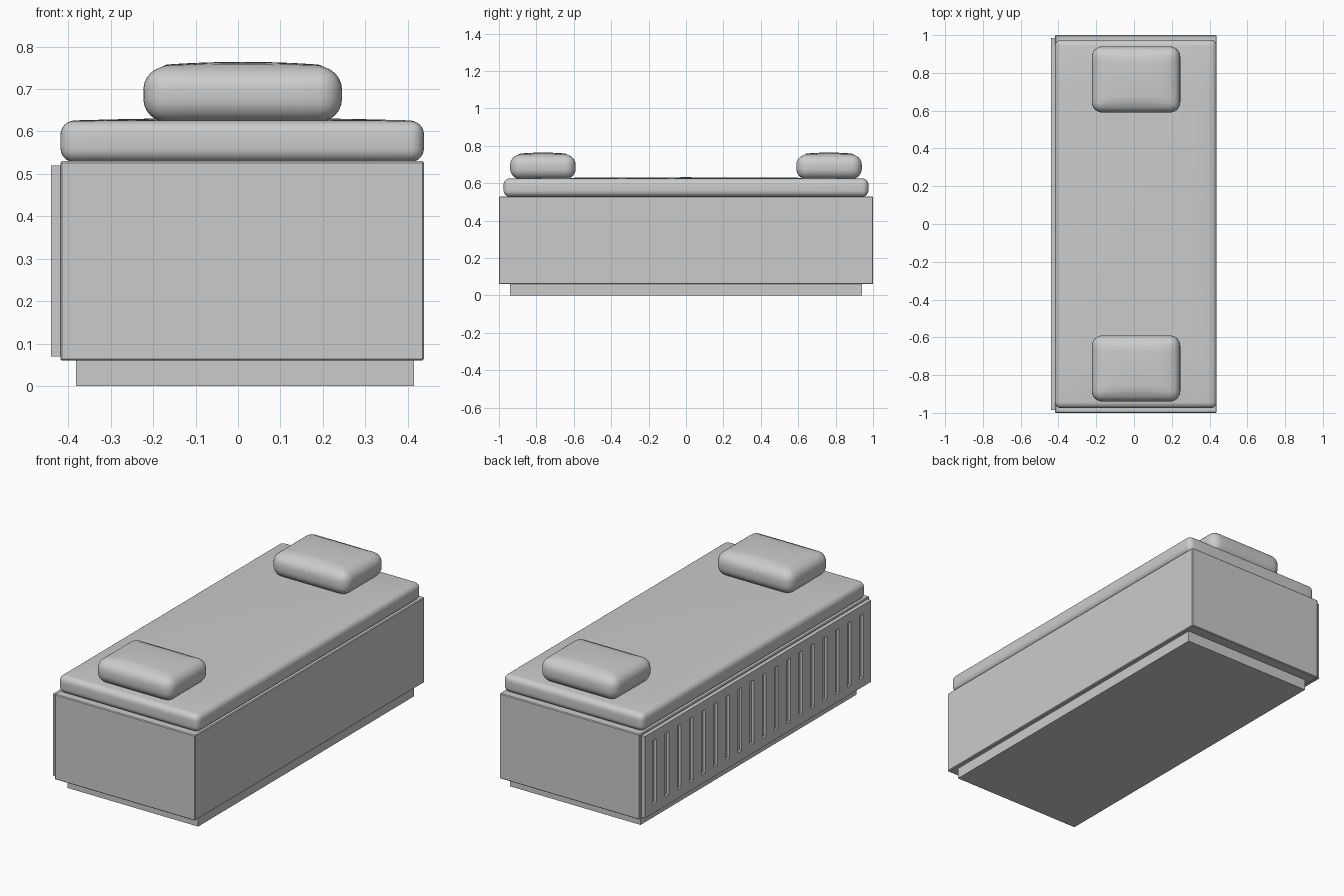
import bpy, bmesh
from mathutils import Vector

if "Cube" in bpy.data.objects:
    bpy.data.objects.remove(bpy.data.objects["Cube"])


def box_mesh(bm, lo, hi):
    lo, hi = Vector(lo), Vector(hi)
    verts = bmesh.ops.create_cube(bm, size=1)["verts"]
    for v in verts:
        v.co = (lo + hi) / 2 + Vector(a * b for a, b in zip(v.co, hi - lo))


def make(name, bm, smooth=False):
    mesh = bpy.data.meshes.new(name)
    bm.to_mesh(mesh)
    bm.free()
    ob = bpy.data.objects.new(name, mesh)
    bpy.context.collection.objects.link(ob)
    if smooth:
        bpy.ops.object.select_all(action='DESELECT')
        ob.select_set(True)
        bpy.context.view_layer.objects.active = ob
        bpy.ops.object.shade_smooth_by_angle()
    return ob


def box(name, lo, hi, bevel=0.0, segments=1):
    bm = bmesh.new()
    box_mesh(bm, lo, hi)
    if bevel:
        bmesh.ops.bevel(bm, geom=bm.edges[:], offset=bevel, segments=segments,
                        profile=0.5, affect='EDGES')
    return make(name, bm, segments > 1)


def cushion(name, lo, hi, radius, dome):
    """Rounded box with a gently domed top."""
    bm = bmesh.new()
    box_mesh(bm, lo, hi)
    bmesh.ops.bevel(bm, geom=bm.edges[:], offset=radius, segments=6,
                    profile=0.5, affect='EDGES')
    mid = (Vector(lo) + Vector(hi)) / 2
    half = (Vector(hi) - Vector(lo)) / 2
    for axis in (0, 1):
        normal = Vector((axis == 0, axis == 1, 0))
        for i in range(-3, 4):
            bmesh.ops.bisect_plane(
                bm, geom=bm.verts[:] + bm.edges[:] + bm.faces[:],
                plane_co=mid + normal * (half[axis] - radius) * i / 4,
                plane_no=normal)
    for v in bm.verts:
        if v.co.z > hi[2] - 1e-4:
            u = (v.co.x - mid.x) / half.x
            w = (v.co.y - mid.y) / half.y
            v.co.z += dome * (1 - u * u) * (1 - w * w)
    return make(name, bm, True)


# Base and body
box("plinth", (-0.381, -0.94, 0), (0.415, 0.94, 0.065))
box("bench_body", (-0.418, -1, 0.06), (0.438, 1, 0.53), 0.004)

# Side panel with a row of vertical recessed slots
panel = box("slotted_side_panel", (-0.44, -0.985, 0.07), (-0.416, 0.985, 0.52))
bm = bmesh.new()
SLOTS = 18
for i in range(SLOTS):
    y = -0.9 + 1.8 * i / (SLOTS - 1)
    box_mesh(bm, (-0.46, y - 0.016, 0.12), (-0.425, y + 0.016, 0.47))
cutter = make("slot_cutter", bm)
cutter.hide_render = True
cutter.hide_set(True)
mod = panel.modifiers.new("slots", 'BOOLEAN')
mod.operation = 'DIFFERENCE'
mod.solver = 'EXACT'
mod.object = cutter

# Mattress and end pillows
cushion("mattress", (-0.418, -0.975, 0.528), (0.438, 0.975, 0.625), 0.032, 0.007)
for side, name in ((-1, "front_pillow"), (1, "back_pillow")):
    y0, y1 = sorted((side * 0.59, side * 0.94))
    cushion(name, (-0.223, y0, 0.622), (0.245, y1, 0.753), 0.055, 0.011)
